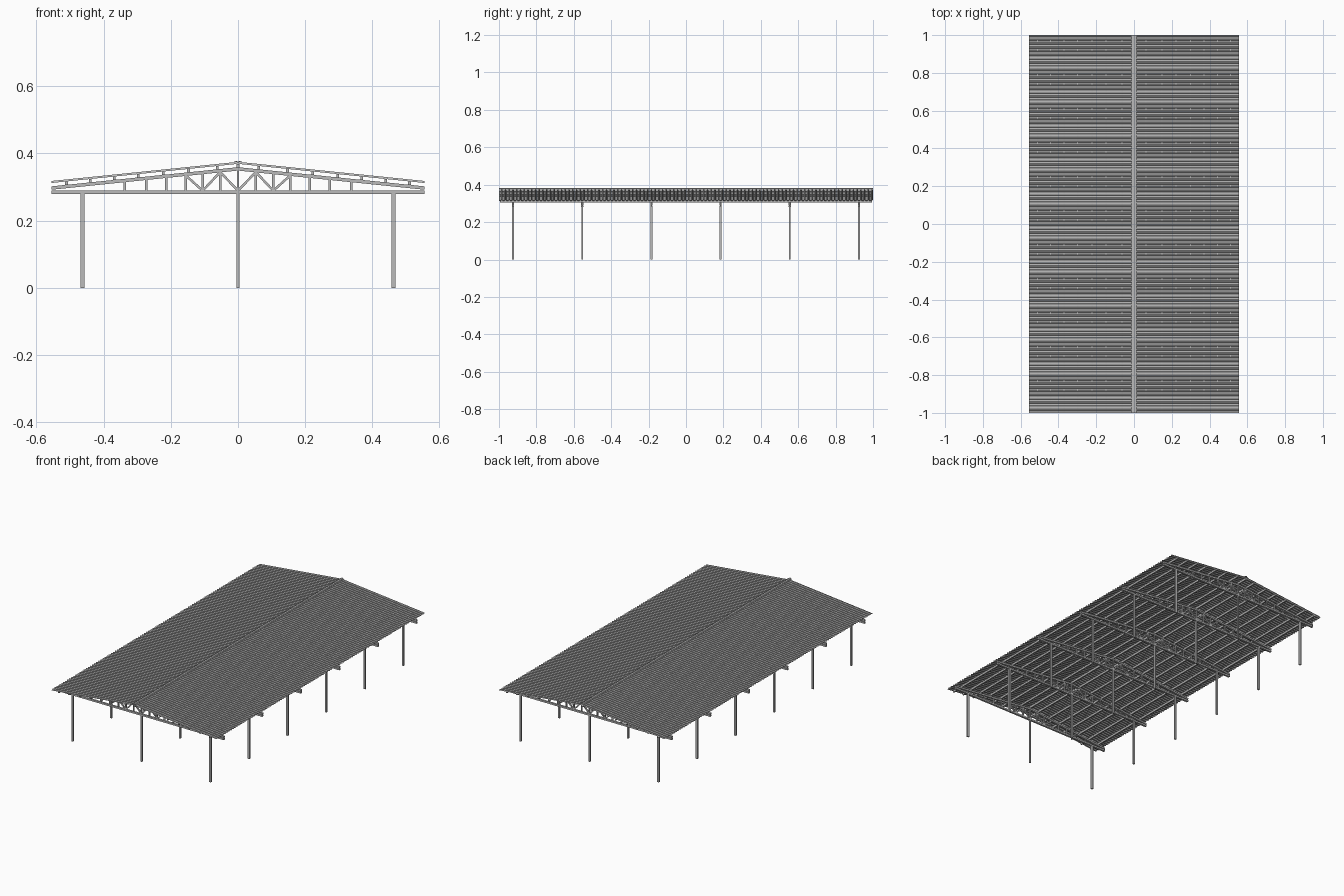
import bpy, math
from mathutils import Vector

if "Cube" in bpy.data.objects:
    bpy.data.objects.remove(bpy.data.objects["Cube"])

HALF_W, HALF_L = 0.555, 1.0
FRAMES = [-0.925 + 0.37 * i for i in range(6)]
SLOPE = (0.354 - 0.297) / HALF_W

steel = bpy.data.materials.new("grey steel")
steel.diffuse_color = (0.5, 0.5, 0.5, 1)
steel.use_nodes = True
steel.node_tree.nodes["Principled BSDF"].inputs["Base Color"].default_value = steel.diffuse_color


def make(name, verts, faces):
    me = bpy.data.meshes.new(name)
    me.from_pydata(verts, [], faces)
    me.materials.append(steel)
    ob = bpy.data.objects.new(name, me)
    bpy.context.collection.objects.link(ob)
    return ob


def bar(verts, faces, a, b, width, y0, y1):
    """Flat-sided bar from a to b in the xz plane, spanning y0 to y1."""
    a, b = Vector(a), Vector(b)
    d = (b - a).normalized()
    n = Vector((-d.y, d.x)) * width / 2
    ring = [a - n, b - n, b + n, a + n]
    s = len(verts)
    verts += [(p.x, y, p.y) for y in (y0, y1) for p in ring]
    faces += [(s, s + 1, s + 2, s + 3), (s + 7, s + 6, s + 5, s + 4)]
    for i in range(4):
        j = (i + 1) % 4
        faces.append((s + i, s + 4 + i, s + 4 + j, s + j))


def chord_z(x):
    return 0.354 - SLOPE * abs(x)


# Columns, three under every frame
for y in FRAMES:
    for x, w in ((-0.463, 0.012), (0, 0.009), (0.463, 0.012)):
        v, f = [], []
        bar(v, f, (x, 0), (x, 0.282), w, y - 0.005, y + 0.005)
        make("column", v, f)

# Roof trusses: chords, posts and diagonal braces
for y in FRAMES:
    v, f = [], []
    bar(v, f, (-HALF_W, 0.285), (HALF_W, 0.285), 0.010, y - 0.006, y + 0.006)
    for s in (-1, 1):
        bar(v, f, (0, chord_z(0)), (s * HALF_W, chord_z(HALF_W)), 0.010,
            y - 0.006, y + 0.006)
        for x in (0.053, 0.105, 0.155, 0.214, 0.273, 0.337):
            bar(v, f, (s * x, 0.289), (s * x, chord_z(x) - 0.003), 0.007,
                y - 0.004, y + 0.004)
        for x0, x1 in ((0, 0.053), (0.105, 0.053), (0.105, 0.155)):
            bar(v, f, (s * x0, 0.289), (s * x1, chord_z(x1) - 0.004), 0.007,
                y - 0.004, y + 0.004)
    bar(v, f, (0, 0.289), (0, 0.352), 0.007, y - 0.004, y + 0.004)
    make("truss", v, f)

# Purlins along the length, resting on the top chords
for s in (-1, 1):
    for x in (0.062, 0.147, 0.222, 0.297, 0.368, 0.440, 0.510):
        v, f = [], []
        z = chord_z(x)
        bar(v, f, (s * x, z + 0.004), (s * x, z + 0.0155), 0.008, -0.995, 0.995)
        make("purlin", v, f)
v, f = [], []
bar(v, f, (0, 0.357), (0, 0.369), 0.008, -0.995, 0.995)
make("ridge_purlin", v, f)

# Corrugated roof sheets with trapezoid ribs
RIBS = 100
pitch = 2 * HALF_L / RIBS
profile = []
for i in range(RIBS):
    y = -HALF_L + i * pitch
    profile += [(y, 0), (y + 0.5 * pitch, 0), (y + 0.62 * pitch, 0.006),
                (y + 0.88 * pitch, 0.006)]
profile.append((HALF_L, 0))
for s in (-1, 1):
    v, f = [], []
    for y, h in profile:
        v += [(0, y, 0.369 + h), (s * HALF_W, y, 0.312 + h)]
    for i in range(len(profile) - 1):
        q = (2 * i, 2 * i + 1, 2 * i + 3, 2 * i + 2)
        f.append(q if s > 0 else q[::-1])
    make("roof_sheet", v, f)

# Ridge cap: a folded strip with a raised round bead
v, f = [], []
for s in (-1, 1):
    bar(v, f, (0, 0.3765), (s * 0.012, 0.3753), 0.002, -HALF_L, HALF_L)
make("ridge_cap", v, f)
v, f = [], []
n = 8
for y in (-HALF_L, HALF_L):
    v += [(0.006 * math.cos(math.pi * k / n), y,
           0.3755 + 0.006 * math.sin(math.pi * k / n)) for k in range(n + 1)]
for k in range(n):
    f.append((k, k + 1, n + 2 + k, n + 1 + k)[::-1])
make("ridge_bead", v, f)
